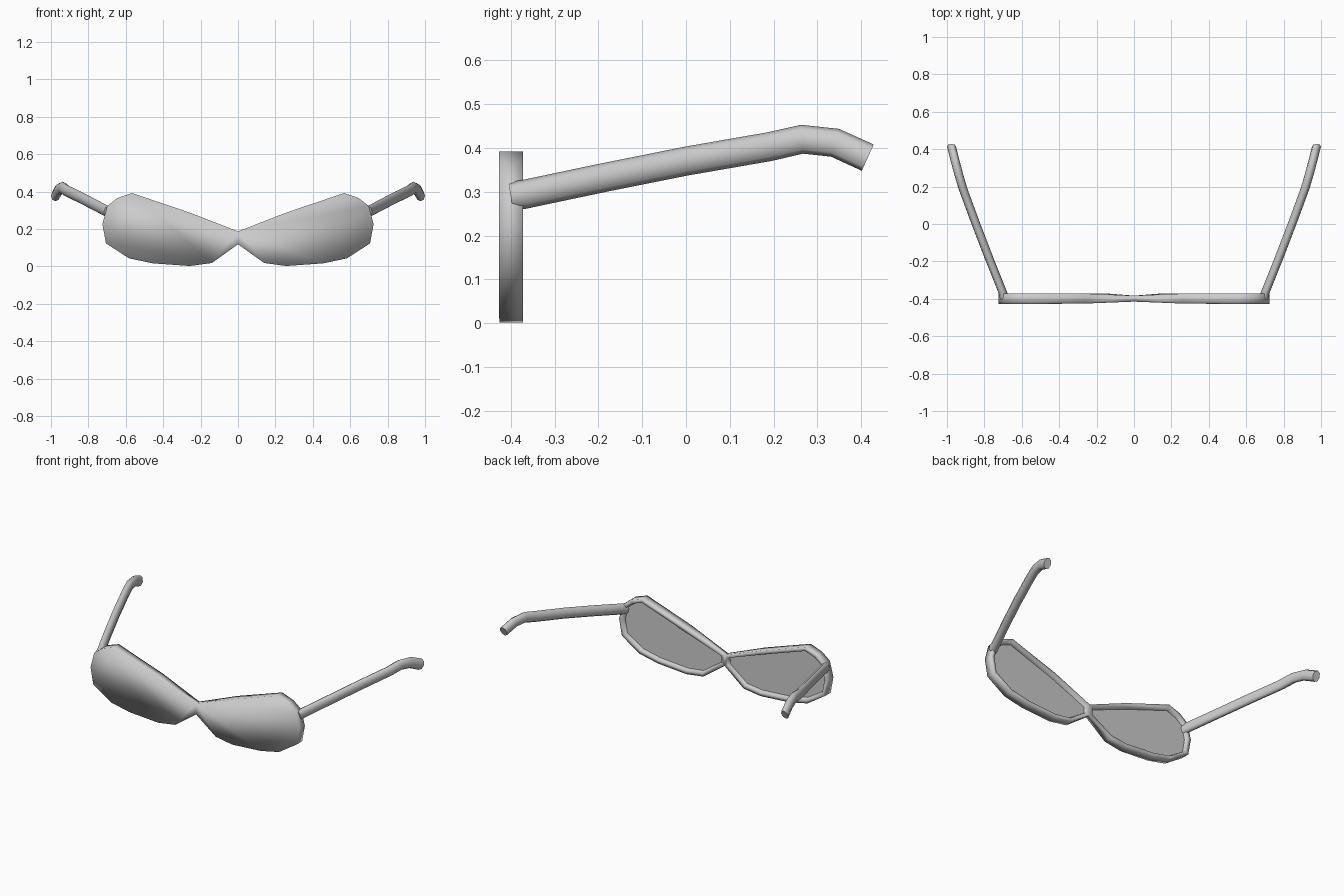
import bpy, bmesh, math
from mathutils import Vector

cube = bpy.data.objects.get("Cube")
if cube:
    bpy.data.objects.remove(cube, do_unlink=True)

grey = bpy.data.materials.new("plain grey")
grey.use_nodes = True
colour = (0.6, 0.6, 0.6, 1)
grey.diffuse_color = colour
grey.node_tree.nodes["Principled BSDF"].inputs["Base Color"].default_value = colour


def add_mirrored(name, bm):
    """Make an object from a left half and mirror it across x = 0."""
    bmesh.ops.recalc_face_normals(bm, faces=bm.faces)
    mesh = bpy.data.meshes.new(name)
    bm.to_mesh(mesh)
    bm.free()
    mesh.materials.append(grey)
    obj = bpy.data.objects.new(name, mesh)
    bpy.context.collection.objects.link(obj)
    mod = obj.modifiers.new("mirror", "MIRROR")
    mod.use_clip = True
    return obj


# Front frame: one lens outline with a thinner bridge end
outline = [(0, .118), (.14, .018), (.257, .002), (.455, .016), (.583, .043),
           (.706, .123), (.725, .225), (.70, .322), (.645, .365), (.567, .392),
           (.257, .287), (0, .187)]
bm = bmesh.new()
front, back = [], []
for x, z in outline:
    front.append(bm.verts.new((x, -.415 - .012 * min(x / .3, 1), z)))
    back.append(bm.verts.new((x, -.383 + .011 * min(x / .14, 1), z)))
bm.faces.new(front)
back_face = bm.faces.new(back[::-1])
for i in range(len(outline) - 1):
    bm.faces.new((front[i], back[i], back[i + 1], front[i + 1]))
bmesh.ops.recalc_face_normals(bm, faces=bm.faces)
if back_face.normal.y < 0:
    bmesh.ops.reverse_faces(bm, faces=bm.faces)

# Raised rim around the recessed back of the lens
bmesh.ops.inset_individual(bm, faces=[back_face], thickness=.024)
bmesh.ops.inset_individual(bm, faces=[back_face], thickness=.006, depth=-.02)
for face in bm.faces:
    face.smooth = face != back_face
for edge in back_face.edges:
    edge.smooth = False
add_mirrored("front_frame", bm)

# Temple arms: an oval tube swept back and hooked down at the ear
path = [Vector(p) for p in ((.693, -.40, .289), (.70, -.37, .294), (.772, -.19, .332),
                            (.845, 0, .370), (.915, .19, .403), (.937, .265, .420),
                            (.957, .34, .412), (.976, .415, .378))]
SIDES = 8
bm = bmesh.new()
rings = []
for i, p in enumerate(path):
    ahead, behind = path[min(i + 1, len(path) - 1)], path[max(i - 1, 0)]
    slope = ahead - behind
    up = Vector((0, -slope.z, slope.y)).normalized()
    ring = []
    for k in range(SIDES):
        a = math.tau * k / SIDES
        ring.append(bm.verts.new(p + Vector((.024 * math.cos(a), 0, 0))
                                 + up * .033 * math.sin(a)))
    rings.append(ring)
for a, b in zip(rings, rings[1:]):
    for k in range(SIDES):
        n = (k + 1) % SIDES
        bm.faces.new((a[k], a[n], b[n], b[k])).smooth = True
for ring in (rings[0], rings[-1]):
    cap = bm.faces.new(ring)
    for edge in cap.edges:
        edge.smooth = False
add_mirrored("temple_arms", bm)
